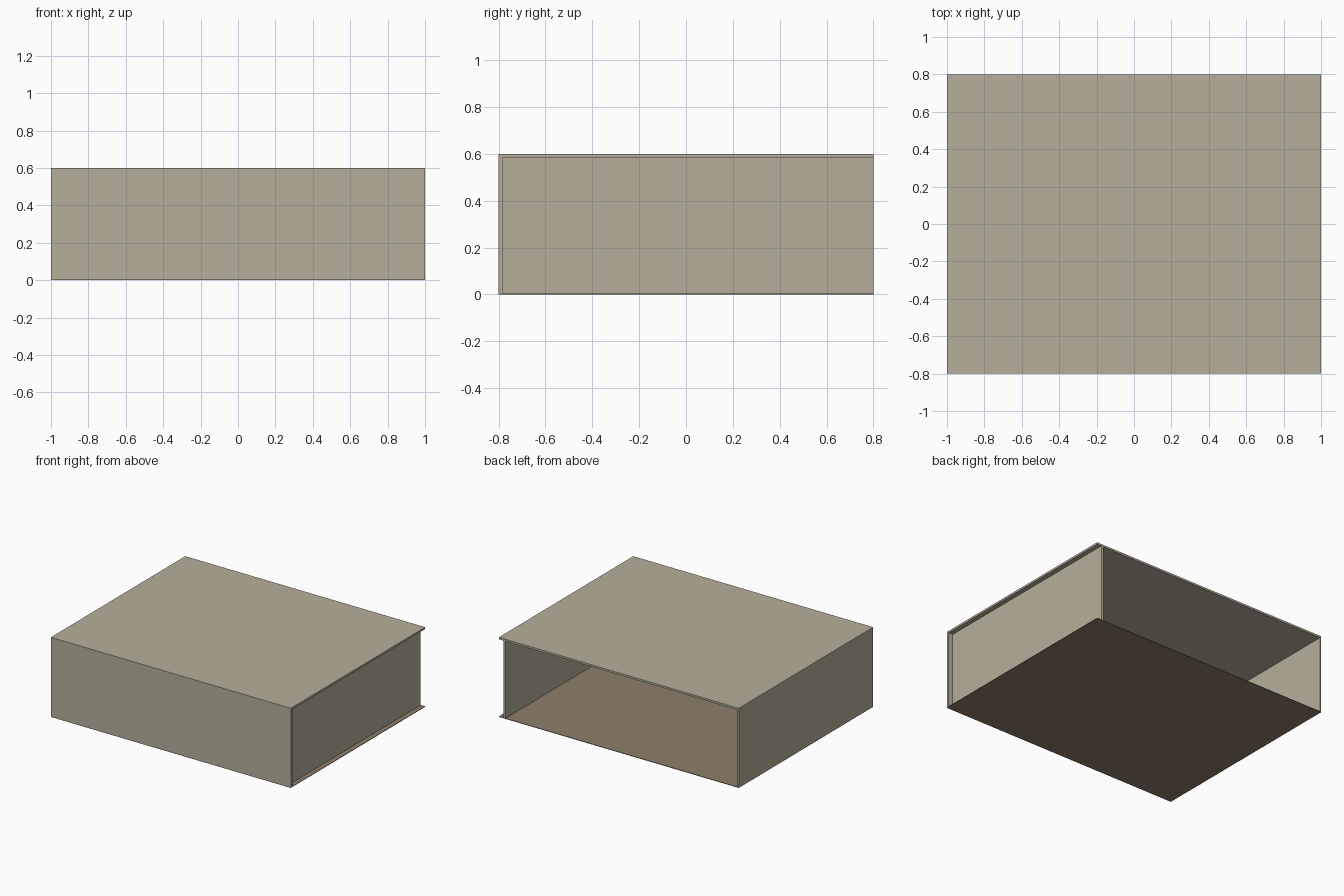
import bpy
import bmesh
from mathutils import Vector

cube = bpy.data.objects.get("Cube")
if cube:
    bpy.data.objects.remove(cube, do_unlink=True)


def make_material(name, colour):
    mat = bpy.data.materials.new(name)
    mat.use_nodes = True
    mat.diffuse_color = (*colour, 1)
    bsdf = next(n for n in mat.node_tree.nodes if n.type == "BSDF_PRINCIPLED")
    bsdf.inputs["Base Color"].default_value = (*colour, 1)
    bsdf.inputs["Roughness"].default_value = 0.9
    return mat


def add_slab(name, low, high, mat):
    """Flat panel between two opposite corners."""
    low, high = Vector(low), Vector(high)
    size, centre = high - low, (low + high) / 2
    bm = bmesh.new()
    bmesh.ops.create_cube(bm, size=1)
    for v in bm.verts:
        v.co = Vector(a * b for a, b in zip(v.co, size)) + centre
    mesh = bpy.data.meshes.new(name)
    bm.to_mesh(mesh)
    bm.free()
    mesh.materials.append(mat)
    obj = bpy.data.objects.new(name, mesh)
    bpy.context.collection.objects.link(obj)
    return obj


plaster = make_material("warm_beige", (0.47, 0.43, 0.33))
boards = make_material("muted_brown", (0.27, 0.21, 0.147))

# Overall extents and panel levels
X, Y, TOP = 1.0, 0.8, 0.6
FLOOR, CEILING = 0.004, 0.585
FRONT_INNER = -0.782

# Thin floor and overhanging roof
add_slab("floor", (-X, -Y, 0), (X, Y, FLOOR), boards)
add_slab("roof", (-X, FRONT_INNER, CEILING), (X, Y, TOP), plaster)

# Full-width front wall; the back stays open
add_slab("front_wall", (-X, -Y, FLOOR), (X, FRONT_INNER, TOP), plaster)

# One side wall is flush with the edge, the other is set in
add_slab("flush_side_wall", (-X, FRONT_INNER, FLOOR), (-X + 0.01, Y, CEILING), plaster)
add_slab("inset_side_wall", (0.945, FRONT_INNER, FLOOR), (0.963, Y, CEILING), plaster)
